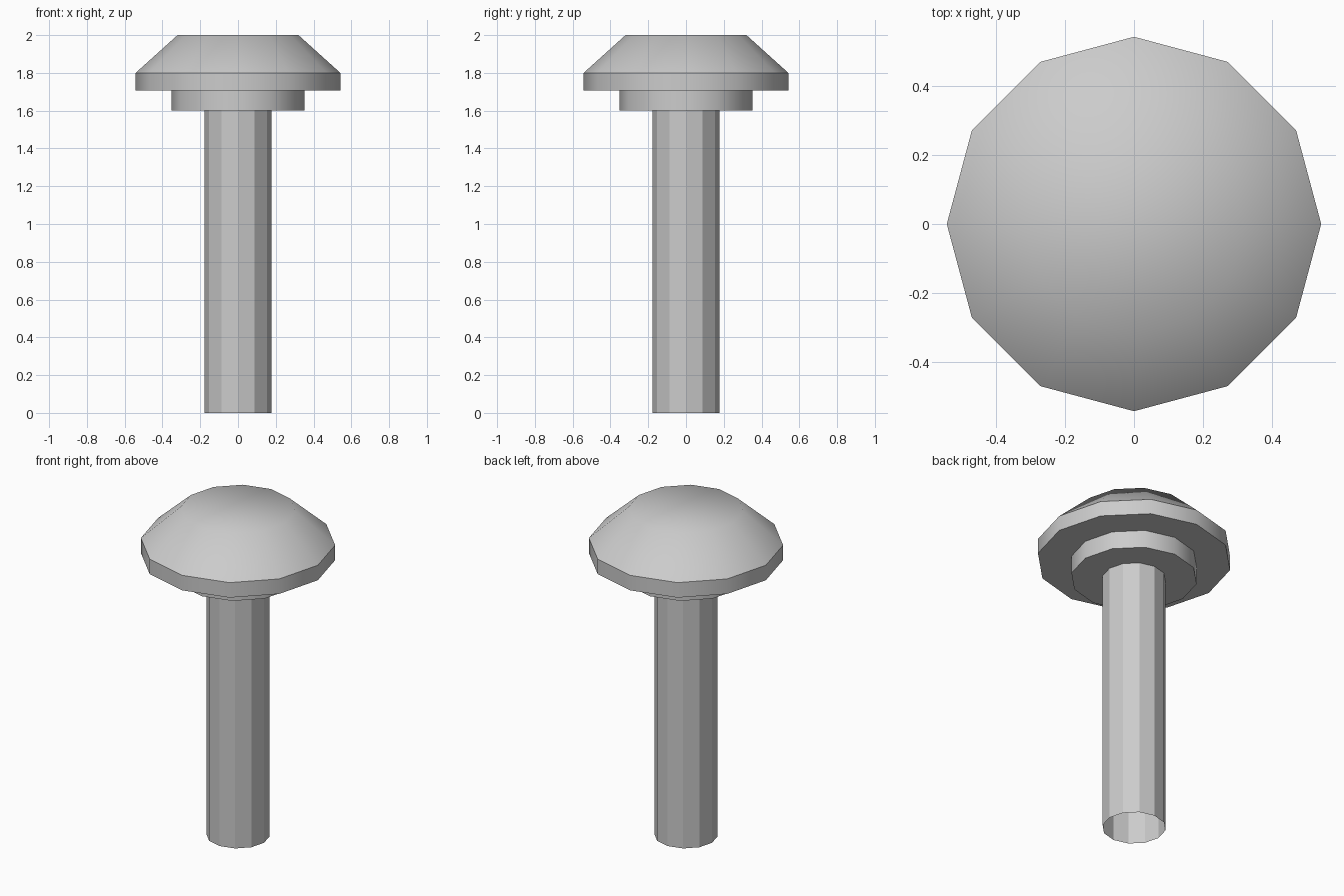
import bpy, bmesh, math

if "Cube" in bpy.data.objects:
    bpy.data.objects.remove(bpy.data.objects["Cube"])

SIDES = 12


def turned(name, profile, cap_start=False, cap_end=False, smooth=None):
    """Revolve (radius, z) points, listed bottom to top, into a 12-sided part."""
    bm = bmesh.new()
    rings = []
    for r, z in profile:
        rings.append([bm.verts.new((r * math.cos(2 * math.pi * i / SIDES),
                                    r * math.sin(2 * math.pi * i / SIDES), z))
                      for i in range(SIDES)])
    for low, high in zip(rings, rings[1:]):
        for i in range(SIDES):
            j = (i + 1) % SIDES
            bm.faces.new((low[i], low[j], high[j], high[i]))
    if cap_start:
        bm.faces.new(rings[0][::-1])
    if cap_end:
        bm.faces.new(rings[-1])
    mesh = bpy.data.meshes.new(name)
    bm.to_mesh(mesh)
    bm.free()
    obj = bpy.data.objects.new(name, mesh)
    bpy.context.collection.objects.link(obj)
    if smooth:
        bpy.ops.object.select_all(action='DESELECT')
        obj.select_set(True)
        bpy.context.view_layer.objects.active = obj
        bpy.ops.object.shade_smooth_by_angle(angle=math.radians(smooth))
    return obj


# Hollow faceted stem, open at the bottom
turned("stem", [(0.177, 0), (0.177, 1.6)])

# Collar under the head
turned("collar", [(0.353, 1.6), (0.353, 1.708)], cap_start=True, smooth=45)

# Bevelled head with a flat top
turned("head", [(0.353, 1.708), (0.542, 1.708), (0.542, 1.8), (0.32, 2.0)],
       cap_end=True, smooth=45)
